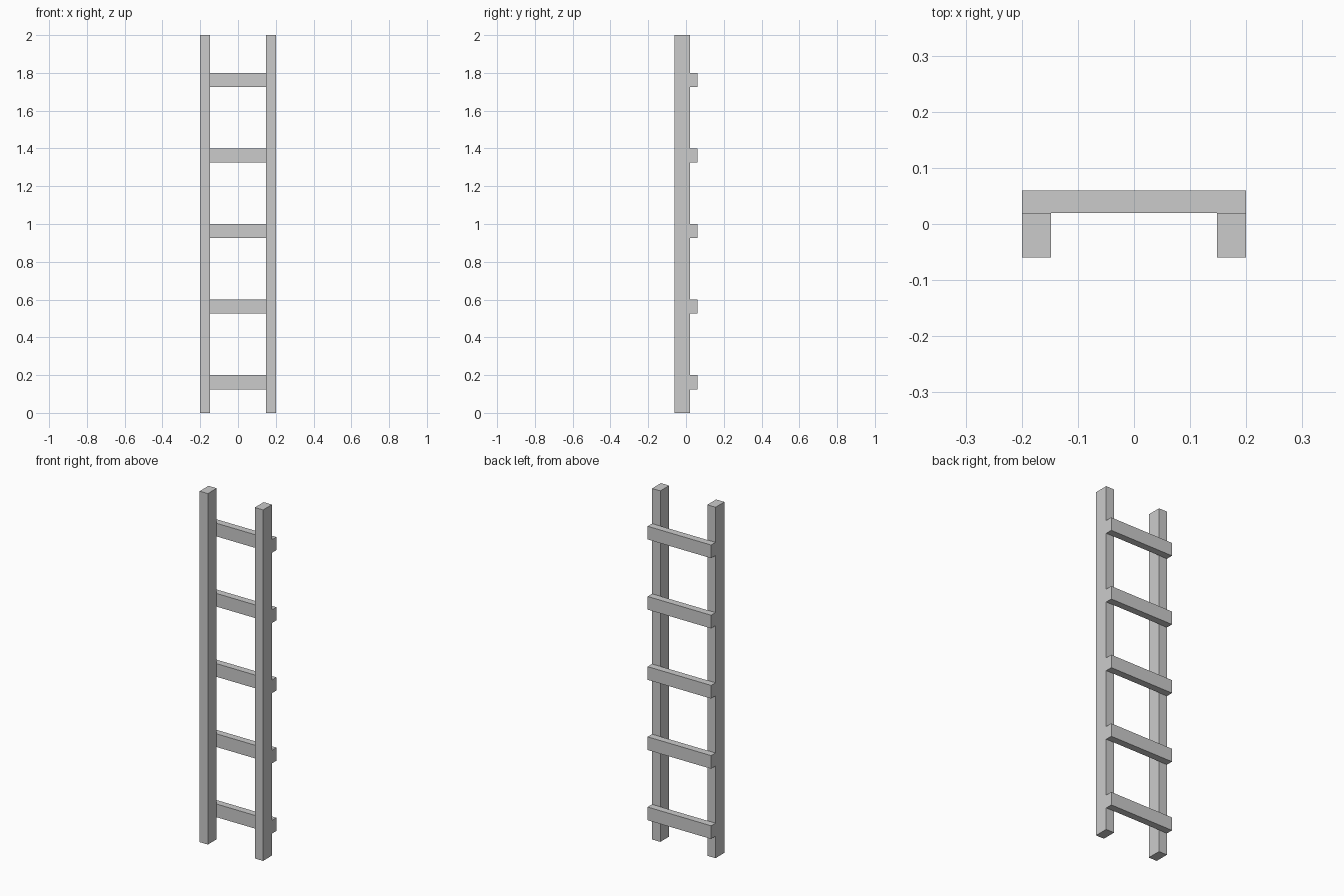
import bpy

if "Cube" in bpy.data.objects:
    bpy.data.objects.remove(bpy.data.objects["Cube"])


def box(name, x, y, z):
    """Add a box from (min, max) ranges on each axis."""
    lo, hi = zip(x, y, z)
    centre = [(a + b) / 2 for a, b in zip(lo, hi)]
    bpy.ops.mesh.primitive_cube_add(size=1, location=centre)
    ob = bpy.context.object
    ob.name = name
    ob.scale = [b - a for a, b in zip(lo, hi)]
    bpy.ops.object.transform_apply(location=False, rotation=False, scale=True)
    return ob


HALF_WIDTH = 0.2
RAIL_INNER = 0.148

# Upright side rails
box("left_rail", (-HALF_WIDTH, -RAIL_INNER), (-0.06, 0.02), (0, 2))
box("right_rail", (RAIL_INNER, HALF_WIDTH), (-0.06, 0.02), (0, 2))

# Flat rungs fixed across the back of the rails
for i in range(5):
    top = 0.2 + 0.4 * i
    box(f"rung_{i + 1}", (-HALF_WIDTH, HALF_WIDTH), (0.02, 0.06), (top - 0.075, top))
